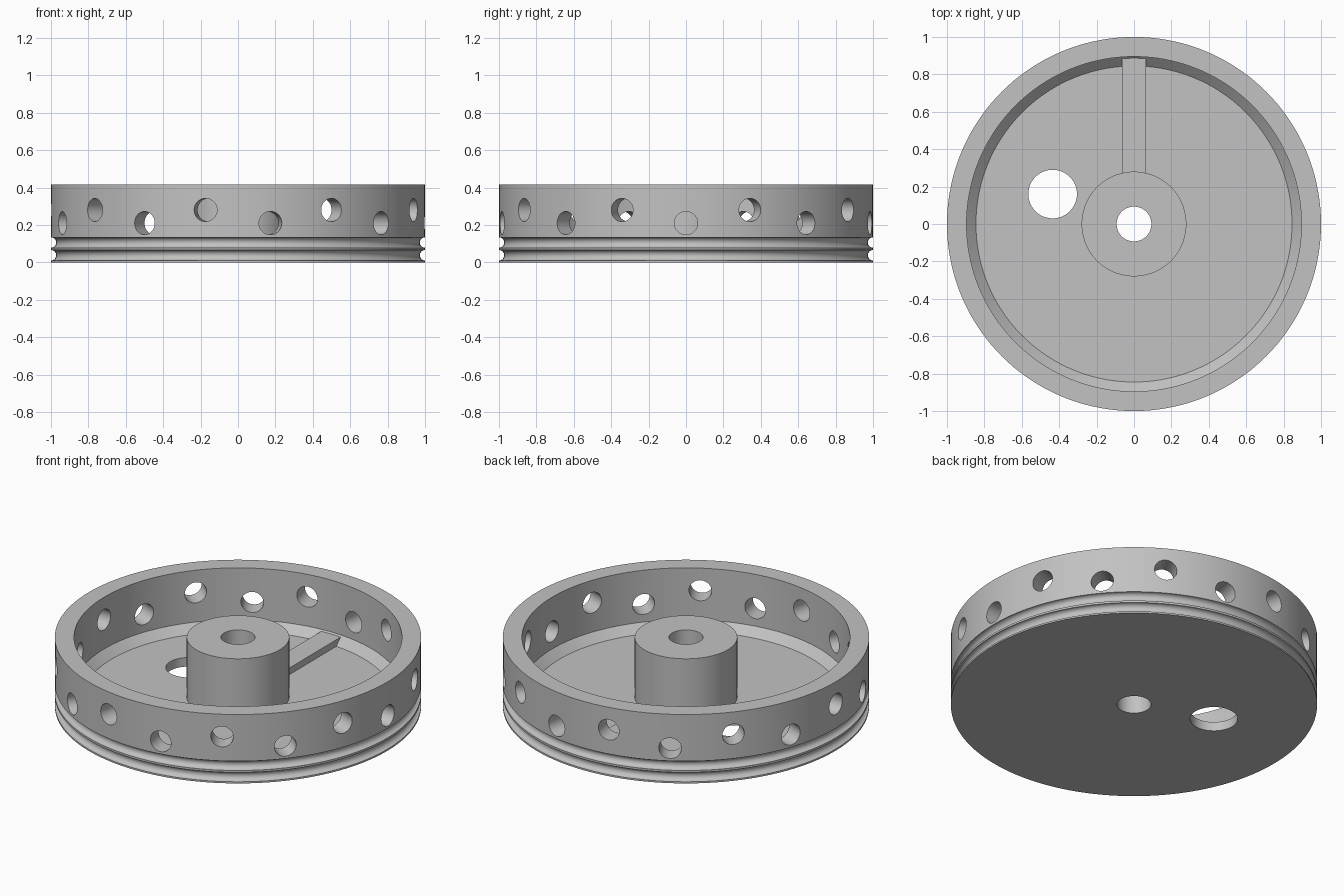
import bpy, bmesh, math
from mathutils import Matrix, Vector

cube = bpy.data.objects.get("Cube")
if cube:
    bpy.data.objects.remove(cube, do_unlink=True)

grey = bpy.data.materials.new("plain grey")
grey.use_nodes = True
COLOUR = (0.54, 0.54, 0.54, 1)
grey.diffuse_color = COLOUR
grey.node_tree.nodes["Principled BSDF"].inputs["Base Color"].default_value = COLOUR

TOP, FLOOR = 0.415, 0.055


def make_object(name, bm):
    bmesh.ops.recalc_face_normals(bm, faces=bm.faces)
    mesh = bpy.data.meshes.new(name)
    bm.to_mesh(mesh)
    bm.free()
    mesh.materials.append(grey)
    obj = bpy.data.objects.new(name, mesh)
    bpy.context.collection.objects.link(obj)
    return obj


def groove(z, radius=0.028, steps=12):
    """Half-round notch in the outer wall, listed from bottom to top."""
    angles = [math.pi * i / steps for i in range(steps + 1)]
    return [(1 - radius * math.sin(a), z - radius * math.cos(a)) for a in angles]


def lathe(name, profile, segments=144):
    bm = bmesh.new()
    rings = []
    for i in range(segments):
        a = math.tau * i / segments
        rings.append([bm.verts.new((r * math.cos(a), r * math.sin(a), z)) for r, z in profile])
    for i in range(segments):
        here, there = rings[i], rings[(i + 1) % segments]
        for j in range(len(profile)):
            k = (j + 1) % len(profile)
            bm.faces.new((here[j], there[j], there[k], here[k]))
    return make_object(name, bm)


def add_cylinder(bm, centre, direction, radius, length):
    turn = Vector((0, 0, 1)).rotation_difference(Vector(direction)).to_matrix().to_4x4()
    bmesh.ops.create_cone(bm, cap_ends=True, segments=48, radius1=radius, radius2=radius,
                          depth=length, matrix=Matrix.Translation(centre) @ turn)


# Wheel body: bored hub, floor, chamfer, rim and two outer grooves
body = lathe("wheel_body", [(0.093, 0), (1, 0)] + groove(0.038) + groove(0.106) + [
    (1, TOP), (0.895, TOP), (0.895, 0.103), (0.845, FLOOR),
    (0.28, FLOOR), (0.28, TOP), (0.093, TOP)])

# Staggered rim holes and the single floor hole
bm = bmesh.new()
for k in range(18):
    a = math.radians(10 + 20 * k)
    out = Vector((math.sin(a), -math.cos(a), 0))
    z = 0.28 if k % 2 else 0.21
    add_cylinder(bm, out * 0.95 + Vector((0, 0, z)), out, 0.062, 0.3)
add_cylinder(bm, (-0.435, 0.16, FLOOR / 2), (0, 0, 1), 0.13, 0.2)
cutter = make_object("hole_cutter", bm)
cutter.hide_render = True

cut = body.modifiers.new("holes", "BOOLEAN")
cut.operation = "DIFFERENCE"
cut.solver = "EXACT"
cut.object = cutter
bpy.ops.object.select_all(action="DESELECT")
body.select_set(True)
bpy.context.view_layer.objects.active = body
bpy.ops.object.modifier_apply(modifier=cut.name)
bpy.data.objects.remove(cutter, do_unlink=True)
bpy.ops.object.shade_smooth_by_angle(angle=math.radians(25))

# Low rib from the hub to the back of the rim
bm = bmesh.new()
bmesh.ops.create_cube(bm, size=1, matrix=Matrix.Translation((0, 0.57, 0.0625))
                      @ Matrix.Diagonal((0.13, 0.635, 0.065, 1)))
make_object("floor_rib", bm)
